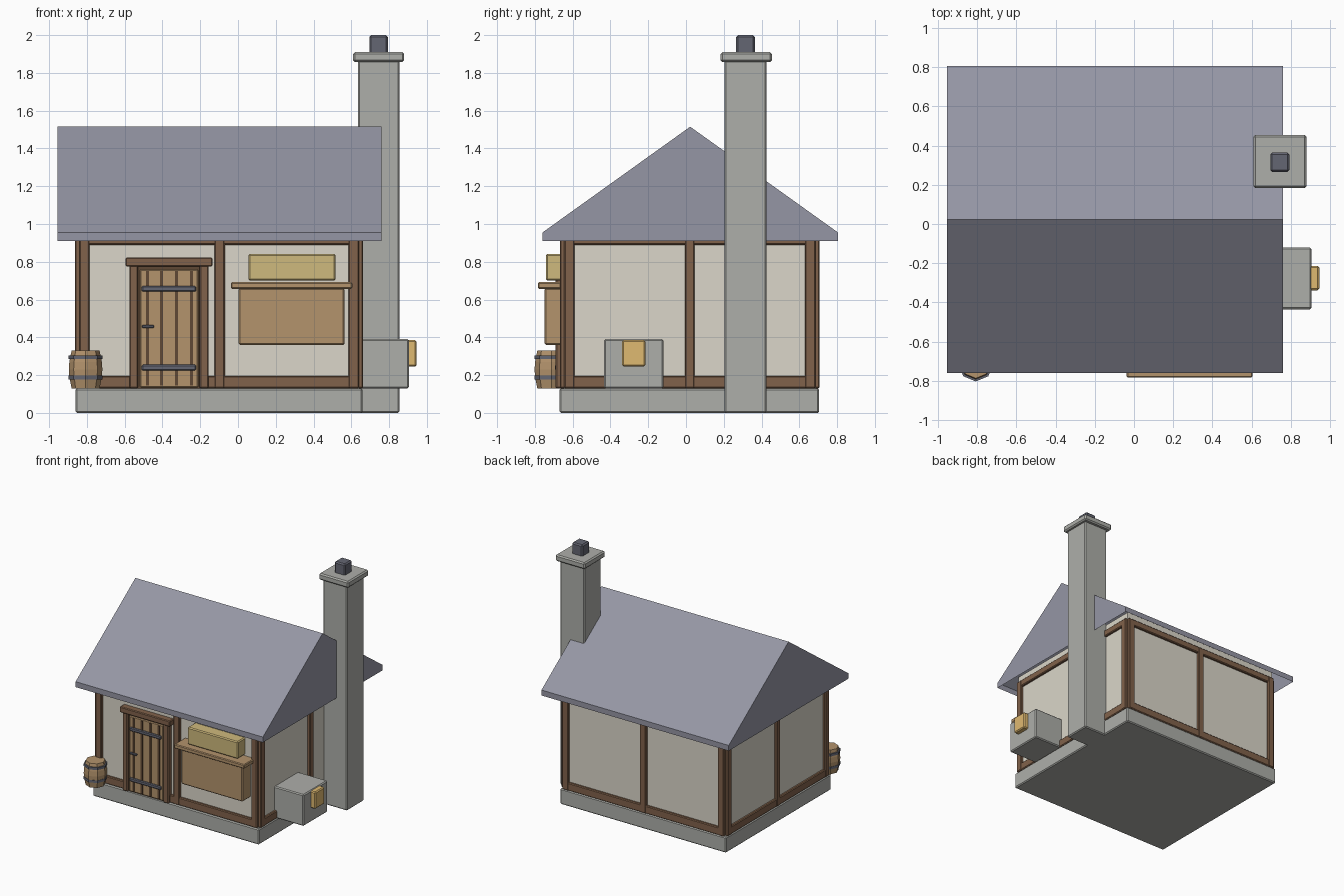
import bpy, bmesh
from math import cos, sin, pi

if "Cube" in bpy.data.objects:
    bpy.data.objects.remove(bpy.data.objects["Cube"])


def material(name, rgb):
    m = bpy.data.materials.new(name)
    m.diffuse_color = tuple((c / 255) ** 2.2 for c in rgb) + (1,)
    m.use_nodes = True
    m.node_tree.nodes["Principled BSDF"].inputs["Base Color"].default_value = m.diffuse_color
    return m


STONE = material("stone", (172, 173, 168))
PLASTER = material("plaster", (218, 213, 200))
TIMBER = material("timber", (128, 98, 76))
PLANK = material("plank", (178, 146, 108))
DARK = material("dark_wood", (96, 74, 56))
IRON = material("iron", (100, 102, 114))
SLATE = material("slate", (148, 149, 163))
STRAW = material("straw", (206, 184, 124))
GLOW = material("amber", (222, 184, 112))


def finish(name, bm, mat, bevel=0):
    bmesh.ops.recalc_face_normals(bm, faces=bm.faces)
    me = bpy.data.meshes.new(name)
    bm.to_mesh(me)
    bm.free()
    ob = bpy.data.objects.new(name, me)
    bpy.context.collection.objects.link(ob)
    me.materials.append(mat)
    if bevel:
        mod = ob.modifiers.new("bevel", 'BEVEL')
        mod.width, mod.segments = bevel, 1
    return ob


def box(name, x, y, z, mat, bevel=0.006):
    """Box from (min, max) ranges on each axis."""
    bm = bmesh.new()
    bmesh.ops.create_cube(bm, size=1)
    for v in bm.verts:
        v.co = [r[0] + (c + 0.5) * (r[1] - r[0]) for r, c in zip((x, y, z), v.co)]
    return finish(name, bm, mat, bevel)


def lathe(name, cx, cy, profile, mat, sides=8):
    """Low-poly turned solid from (radius, z) pairs."""
    bm = bmesh.new()
    rings = [[bm.verts.new((cx + r * cos(2 * pi * i / sides), cy + r * sin(2 * pi * i / sides), z))
              for i in range(sides)] for r, z in profile]
    for a, b in zip(rings, rings[1:]):
        for i in range(sides):
            j = (i + 1) % sides
            bm.faces.new((a[i], a[j], b[j], b[i]))
    bm.faces.new(rings[0])
    bm.faces.new(rings[-1])
    return finish(name, bm, mat)


# Foundation and plaster walls
X0, X1, Y0, Y1 = -0.84, 0.64, -0.645, 0.685
box("foundation", (-0.86, 0.66), (-0.67, 0.705), (0, 0.13), STONE, 0.008)
box("walls", (X0, X1), (Y0, Y1), (0.12, 1.0), PLASTER, 0)

# Timber frame: sill, top plate and three posts on each wall
T = 0.02
FRONT_BACK = (("front", (Y0 - T, Y0 + 0.01)), ("back", (Y1 - 0.01, Y1 + T)))
SIDES = (("left", (X0 - T, X0 + 0.01)), ("right", (X1 - 0.01, X1 + T)))
RAILS = (("sill", (0.13, 0.195)), ("top_plate", (0.89, 0.945)))
for side, y in FRONT_BACK:
    for part, z in RAILS:
        box(f"{side}_{part}", (X0, X1), y, z, TIMBER)
    for i, x in enumerate(((X0, X0 + 0.055), (-0.125, -0.07), (X1 - 0.055, X1))):
        box(f"{side}_post_{i}", x, (y[0] - 0.003, y[1] + 0.003), (0.13, 0.94), TIMBER)
for side, x in SIDES:
    for part, z in RAILS:
        box(f"{side}_{part}", x, (Y0, Y1), z, TIMBER)
    for i, y in enumerate(((Y0, Y0 + 0.055), (-0.005, 0.045), (Y1 - 0.055, Y1))):
        box(f"{side}_post_{i}", (x[0] - 0.003, x[1] + 0.003), y, (0.13, 0.94), TIMBER)

# Roof shell: gable outline swept along x, open underneath
bm = bmesh.new()
outline = [(-0.76, 0.91), (-0.76, 0.955), (0.022, 1.515), (0.805, 0.955), (0.805, 0.91)]
ends = [[bm.verts.new((x, y, z)) for y, z in outline] for x in (-0.955, 0.76)]
for i in range(4):
    bm.faces.new((ends[0][i], ends[0][i + 1], ends[1][i + 1], ends[1][i]))
for e in ends:
    bm.faces.new(e)
finish("roof", bm, SLATE)

# Chimney
box("chimney_stack", (0.635, 0.855), (0.205, 0.425), (0, 1.87), STONE, 0.008)
box("chimney_cap", (0.61, 0.88), (0.183, 0.455), (1.857, 1.91), STONE, 0.01)
box("chimney_pot", (0.695, 0.793), (0.266, 0.364), (1.9, 2.0), IRON, 0.01)

# Side oven with glowing hatch
box("oven", (0.63, 0.905), (-0.435, -0.12), (0.13, 0.39), STONE, 0.008)
box("oven_hatch", (0.89, 0.945), (-0.338, -0.215), (0.245, 0.385), GLOW, 0.008)

# Door with frame, grooves, hinges and latch
box("door_panel", (-0.52, -0.21), (-0.68, -0.64), (0.135, 0.76), PLANK)
box("door_backing", (-0.54, -0.195), (-0.67, -0.64), (0.13, 0.775), DARK, 0)
for i, x in enumerate((-0.48, -0.404, -0.326, -0.247)):
    box(f"door_groove_{i}", (x - 0.008, x + 0.008), (-0.686, -0.67), (0.145, 0.75), DARK, 0)
for i, x in enumerate(((-0.575, -0.53), (-0.203, -0.155))):
    box(f"door_jamb_{i}", x, (-0.69, -0.64), (0.13, 0.78), TIMBER)
box("door_lintel", (-0.595, -0.135), (-0.7, -0.64), (0.775, 0.823), TIMBER)
for i, z in enumerate((0.225, 0.642)):
    box(f"door_hinge_{i}", (-0.51, -0.222), (-0.694, -0.675), (z, z + 0.03), IRON)
box("door_latch", (-0.508, -0.445), (-0.696, -0.675), (0.45, 0.464), IRON, 0.003)

# Shop counter
box("counter_front", (0.003, 0.565), (-0.748, -0.635), (0.36, 0.66), PLANK, 0.008)
box("counter_top", (-0.037, 0.605), (-0.783, -0.635), (0.657, 0.692), PLANK, 0.006)
box("counter_goods", (0.055, 0.517), (-0.742, -0.635), (0.7, 0.842), STRAW, 0.008)

# Barrel with hoops
BX, BY = -0.807, -0.713
lathe("barrel", BX, BY, [(0.074, 0.13), (0.086, 0.19), (0.089, 0.23), (0.086, 0.27), (0.074, 0.33)], PLANK)
for i, z in enumerate((0.178, 0.285)):
    lathe(f"barrel_hoop_{i}", BX, BY, [(0.09, z), (0.09, z + 0.02)], IRON)
